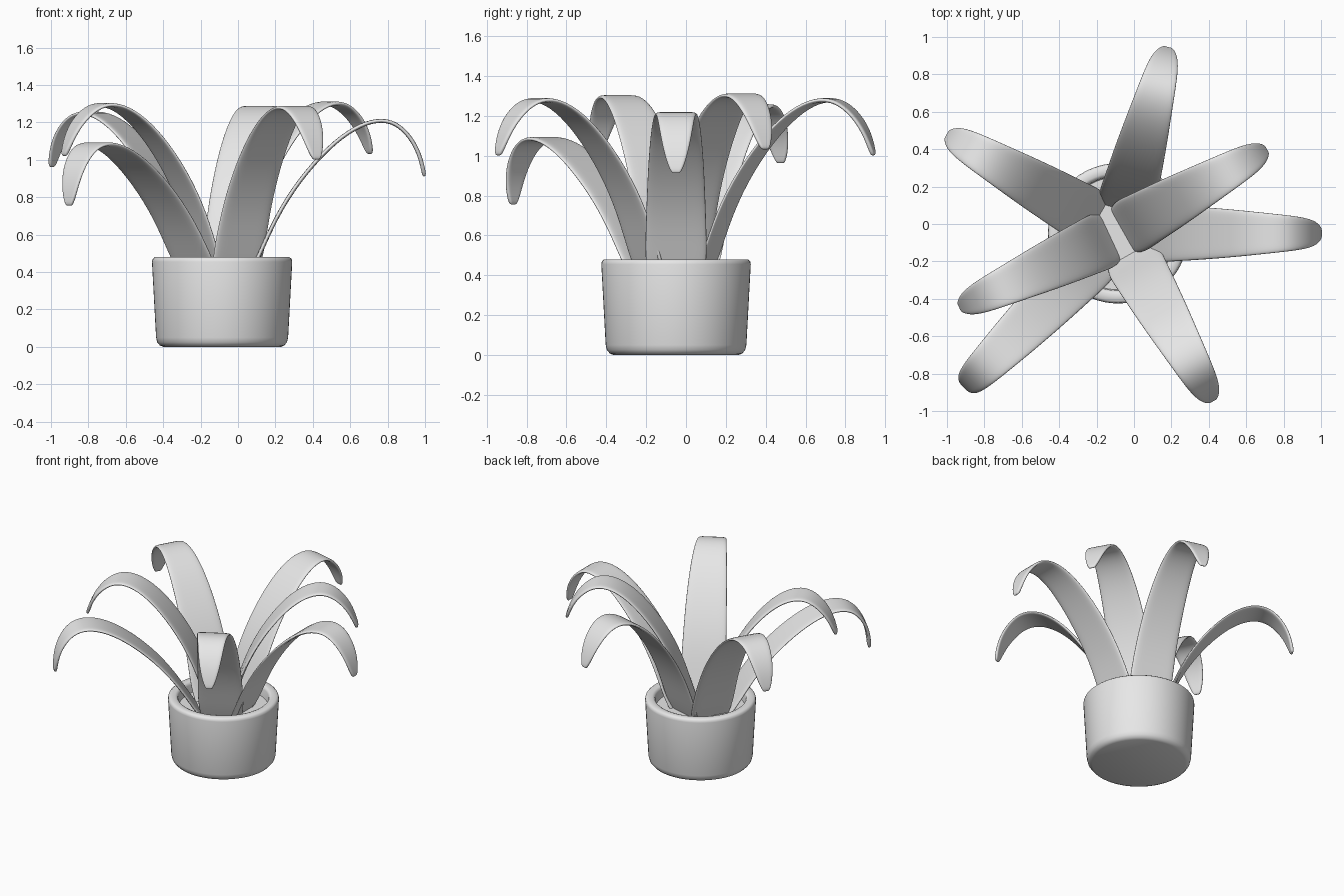
import bpy, bmesh, math
from mathutils import Vector, Matrix

cube = bpy.data.objects.get("Cube")
if cube:
    bpy.data.objects.remove(cube, do_unlink=True)

grey = bpy.data.materials.new("plain_grey")
grey.use_nodes = True
grey.diffuse_color = (0.8, 0.8, 0.8, 1)
grey.node_tree.nodes["Principled BSDF"].inputs["Base Color"].default_value = (0.8, 0.8, 0.8, 1)

CENTRE = Vector((-0.085, -0.05, 0))


def finish(name, bm, angle):
    """Turn a bmesh into a shaded, coloured object."""
    bmesh.ops.recalc_face_normals(bm, faces=bm.faces)
    mesh = bpy.data.meshes.new(name)
    bm.to_mesh(mesh)
    bm.free()
    mesh.materials.append(grey)
    obj = bpy.data.objects.new(name, mesh)
    bpy.context.collection.objects.link(obj)
    bpy.ops.object.select_all(action='DESELECT')
    obj.select_set(True)
    bpy.context.view_layer.objects.active = obj
    bpy.ops.object.shade_smooth_by_angle(angle=math.radians(angle))
    return obj


def lathe(name, profile, steps=64):
    """Spin a radius/height profile around the pot axis."""
    bm = bmesh.new()
    verts = [bm.verts.new(CENTRE + Vector((r, 0, z))) for r, z in profile]
    edges = [bm.edges.new(pair) for pair in zip(verts, verts[1:])]
    bmesh.ops.spin(bm, geom=verts + edges, cent=CENTRE, axis=(0, 0, 1),
                   angle=math.tau, steps=steps)
    bmesh.ops.remove_doubles(bm, verts=bm.verts, dist=0.0005)
    return finish(name, bm, 50)


# Pot with a rounded rim and foot, and the soil inside it
lathe("pot", [(0, 0), (0.315, 0), (0.333, 0.008), (0.347, 0.025), (0.353, 0.05),
              (0.375, 0.455), (0.372, 0.47), (0.36, 0.48), (0.325, 0.48),
              (0.312, 0.474), (0.306, 0.46), (0.3, 0.38)])
lathe("soil", [(0, 0.4), (0.304, 0.4)])

# Leaf spine: distance from the pot axis, height, half width
SPINE = [(0.09, 0.28, 0.10), (0.135, 0.36, 0.14), (0.195, 0.48, 0.16),
         (0.285, 0.69, 0.153), (0.41, 0.89, 0.146), (0.57, 1.07, 0.134),
         (0.71, 1.175, 0.12), (0.83, 1.217, 0.107), (0.93, 1.20, 0.096),
         (1.01, 1.12, 0.083), (1.055, 1.03, 0.065), (1.075, 0.95, 0.042),
         (1.082, 0.91, 0.02)]
PIVOT = Vector((0, 0, 0.3))


def leaf(name, heading, lift, shift):
    """Bend a strip along the spine, tilt it at its root and turn it to its heading."""
    bm = bmesh.new()
    rows = [[bm.verts.new((r, side * half, z)) for side in (-1, -0.5, 0, 0.5, 1)]
            for r, z, half in SPINE]
    for low, high in zip(rows, rows[1:]):
        for i in range(4):
            bm.faces.new((low[i], low[i + 1], high[i + 1], high[i]))
    tilt = (Matrix.Translation(PIVOT) @ Matrix.Rotation(-math.radians(lift), 4, 'Y')
            @ Matrix.Translation(-PIVOT))
    place = (Matrix.Translation(CENTRE) @ Matrix.Rotation(math.radians(heading), 4, 'Z')
             @ Matrix.Translation((shift, 0, 0)))
    bm.transform(place @ tilt)
    obj = finish(name, bm, 180)
    solid = obj.modifiers.new("thickness", 'SOLIDIFY')
    solid.thickness = 0.022
    solid.offset = 0
    smooth = obj.modifiers.new("rounding", 'SUBSURF')
    smooth.levels = smooth.render_levels = 2


# Seven leaves: name, heading, lift, shift along the heading
for spec in [("left_leaf", 0, 0, 0),
             ("back_left_leaf", 29.5, 6.6, -0.096),
             ("back_leaf", 75, 4.9, 0),
             ("back_right_leaf", 150, 2.7, 0),
             ("right_leaf", 205, 6, -0.08),
             ("front_right_leaf", 225, -8, 0),
             ("front_left_leaf", -60.5, 4.9, 0)]:
    leaf(*spec)
